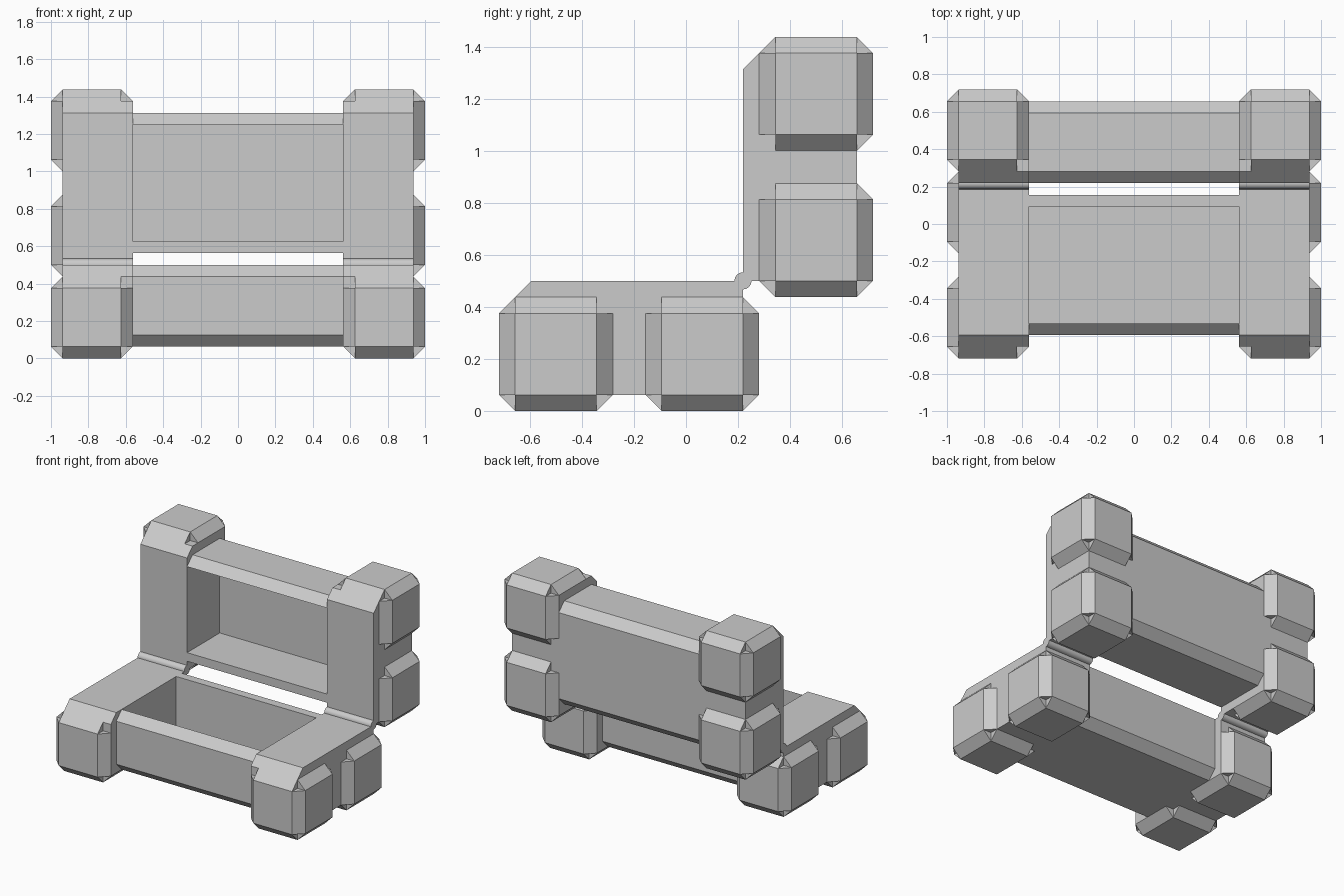
import bpy, bmesh
from mathutils import Vector

if "Cube" in bpy.data.objects:
    bpy.data.objects.remove(bpy.data.objects["Cube"])

U = 0.0625          # module: chamfer width and wall thickness
FOLD = 11.5 * U     # lid is the base mirrored across the plane y + z = FOLD


def finish(name, bm, lid):
    if lid:
        for v in bm.verts:
            v.co = Vector((v.co.x, FOLD - v.co.z, FOLD - v.co.y))
    bmesh.ops.recalc_face_normals(bm, faces=bm.faces)
    me = bpy.data.meshes.new(name)
    bm.to_mesh(me)
    bm.free()
    ob = bpy.data.objects.new(name, me)
    bpy.context.collection.objects.link(ob)
    return ob


def extrude_x(name, profile, x0, x1, lid):
    """Extrude a (y, z) profile given in modules along x."""
    bm = bmesh.new()
    face = bm.faces.new([bm.verts.new((x0 * U, y * U, z * U)) for y, z in profile])
    geo = bmesh.ops.extrude_face_region(bm, geom=[face])["geom"]
    bmesh.ops.translate(bm, vec=((x1 - x0) * U, 0, 0),
                        verts=[g for g in geo if isinstance(g, bmesh.types.BMVert)])
    return finish(name, bm, lid)


def corner_block(name, x, y, lid):
    """Chamfered cube with small pits at its corners."""
    bm = bmesh.new()
    bmesh.ops.create_cube(bm, size=7 * U)
    bmesh.ops.bevel(bm, geom=bm.edges[:], offset=U, segments=1, affect='EDGES')
    tips = [f for f in bm.faces if len(f.verts) == 3]
    for v in bmesh.ops.poke(bm, faces=tips)["verts"]:
        v.co = Vector([2.5 * U if c > 0 else -2.5 * U for c in v.co])
    bmesh.ops.recalc_face_normals(bm, faces=bm.faces)
    bmesh.ops.translate(bm, vec=(x * U, y * U, 3.5 * U), verts=bm.verts)
    return finish(name, bm, lid)


# Profiles in modules (y, z)
slab = [(-10.5, 1), (3.5, 1), (3.5, 8), (-9.5, 8), (-10.5, 7)]
tray = [(-9.5, 2), (-8.5, 1), (1.5, 1), (2.5, 2), (2.5, 8), (1.5, 8),
        (1.5, 2), (-8.5, 2), (-8.5, 8), (-9.5, 7)]

for half, lid in (("base", False), ("lid", True)):
    # Open trough between the ends
    extrude_x(half + "_trough", tray, -9, 9, lid)
    for side, s in (("left", -1), ("right", 1)):
        # Solid end and its two bumper blocks
        extrude_x(f"{half}_{side}_end", slab, s * 9, s * 15, lid)
        corner_block(f"{half}_{side}_outer_block", s * 12.5, -8, lid)
        corner_block(f"{half}_{side}_hinge_block", s * 12.5, 1, lid)

# Hinge barrels
for side, s in (("left", -1), ("right", 1)):
    bpy.ops.mesh.primitive_cylinder_add(vertices=16, radius=0.033, depth=6 * U,
                                        location=(s * 12 * U, 3.5 * U, 8 * U),
                                        rotation=(0, 1.570796, 0))
    bpy.context.object.name = side + "_hinge"
    bpy.ops.object.shade_smooth_by_angle()
